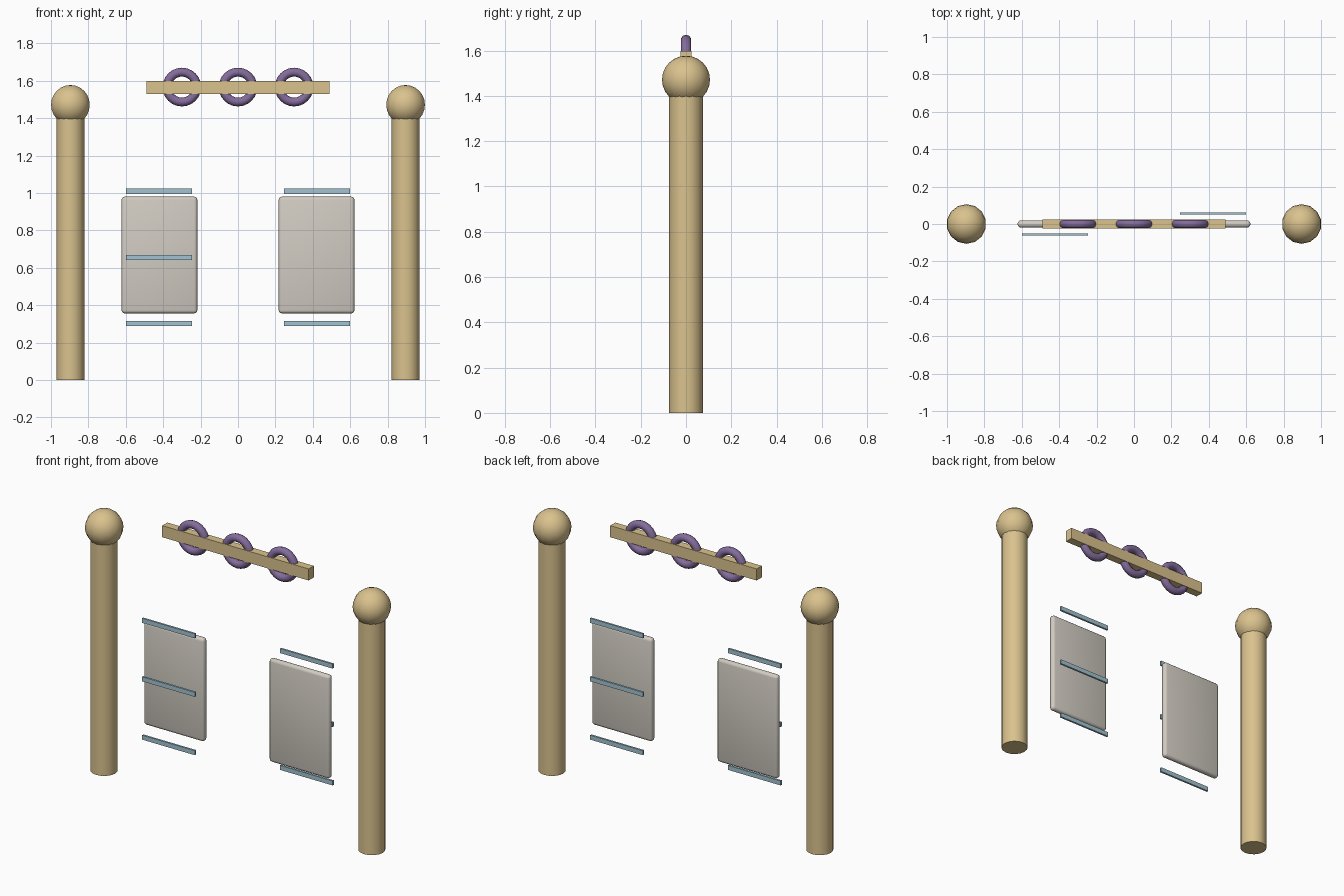
import bpy
import math

cube = bpy.data.objects.get("Cube")
if cube:
    bpy.data.objects.remove(cube, do_unlink=True)


def material(name, rgb):
    m = bpy.data.materials.new(name)
    m.use_nodes = True
    m.diffuse_color = (*rgb, 1)
    m.node_tree.nodes["Principled BSDF"].inputs["Base Color"].default_value = (*rgb, 1)
    return m


WOOD = material("tan wood", (0.70, 0.54, 0.27))
PANEL = material("pale grey panel", (0.64, 0.60, 0.54))
RING = material("muted purple", (0.23, 0.15, 0.33))
BAR = material("pale blue", (0.36, 0.55, 0.64))


def finish(name, mat, smooth=True):
    ob = bpy.context.object
    ob.name = name
    ob.data.materials.append(mat)
    if smooth:
        bpy.ops.object.shade_smooth_by_angle(angle=math.radians(40))
    return ob


def box(name, mat, location, size, bevel=0):
    bpy.ops.mesh.primitive_cube_add(size=1, location=location)
    ob = bpy.context.object
    ob.scale = size
    bpy.ops.object.transform_apply(location=False, rotation=False, scale=True)
    if bevel:
        mod = ob.modifiers.new("rounded edges", "BEVEL")
        mod.width = bevel
        mod.segments = 3
        bpy.ops.object.modifier_apply(modifier=mod.name)
    return finish(name, mat, smooth=bool(bevel))


# The two halves are half-turn copies of each other
for side, s in (("right", -1), ("left", 1)):
    # Post with ball finial
    bpy.ops.mesh.primitive_cylinder_add(vertices=16, radius=0.075, depth=1.4,
                                        location=(s * 0.896, 0, 0.70))
    finish(side + "_post", WOOD)
    bpy.ops.mesh.primitive_uv_sphere_add(segments=14, ring_count=12, radius=0.106,
                                         location=(s * 0.896, 0, 1.471))
    finish(side + "_post_ball", WOOD)

    # Door panel with three slim bars on one face
    box(side + "_panel", PANEL, (s * 0.42, 0, 0.668), (0.405, 0.038, 0.624), 0.017)
    for level, z in (("lower", 0.302), ("middle", 0.655), ("upper", 1.009)):
        box(f"{side}_{level}_bar", BAR, (s * 0.422, s * 0.056, z), (0.353, 0.012, 0.027))

# Floating beam threaded through three rings
box("beam", WOOD, (0, 0, 1.563), (0.98, 0.049, 0.07))
for name, x in (("right", -0.3), ("middle", 0), ("left", 0.3)):
    bpy.ops.mesh.primitive_torus_add(location=(x, 0, 1.566), rotation=(math.pi / 2, 0, 0),
                                     major_radius=0.08, minor_radius=0.0235,
                                     major_segments=24, minor_segments=10)
    finish(name + "_ring", RING)
